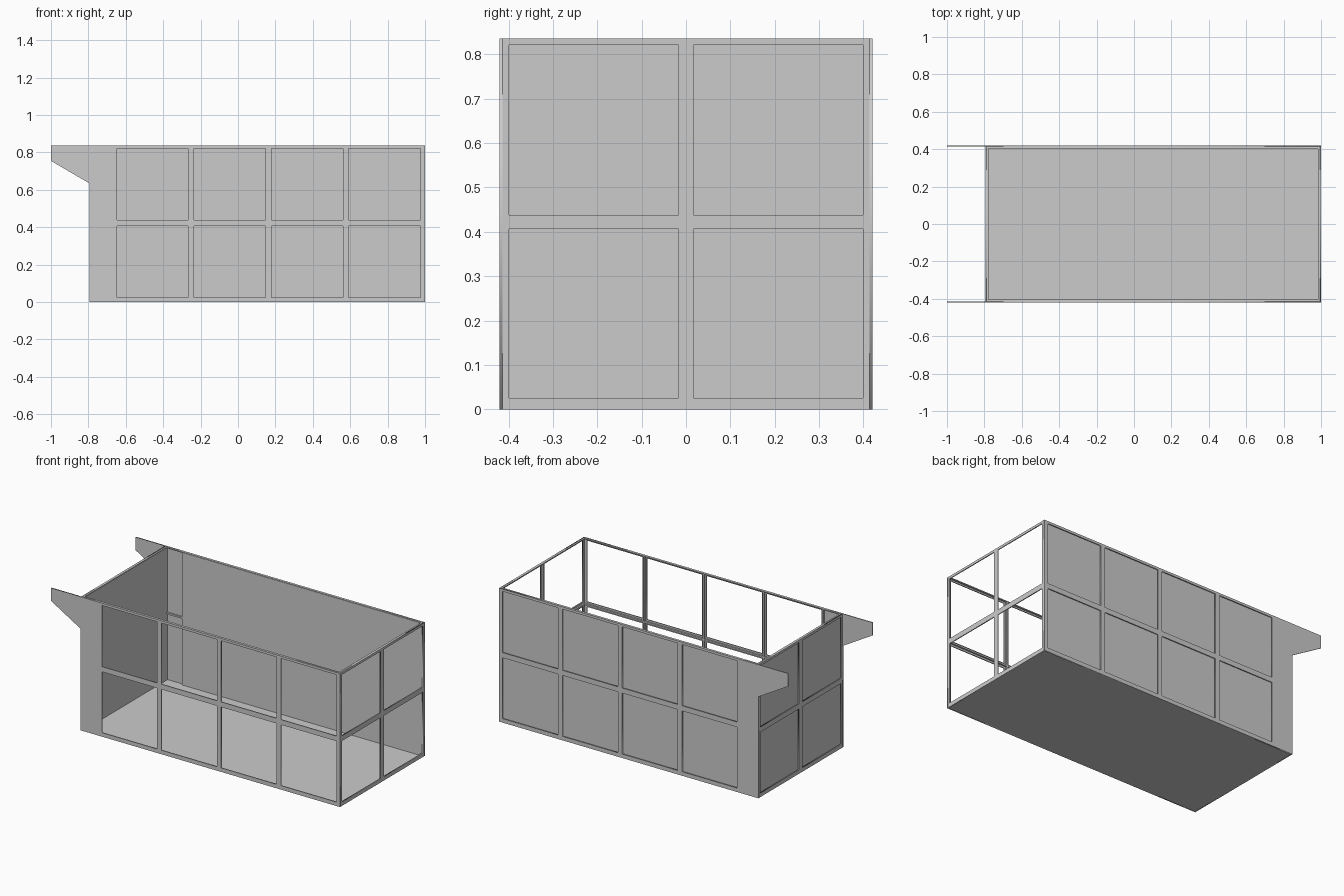
import bpy
from math import radians

if "Cube" in bpy.data.objects:
    bpy.data.objects.remove(bpy.data.objects["Cube"])

X0, X1, XW = -0.795, 1.0, -1.0     # tank left, tank right, bracket tip
Y, H = 0.42, 0.836                 # half depth, height
T, D = 0.006, 0.016                # plate thickness, total frame depth
RIB = 0.010
MID = 0.422
ROWS = [(0.025, 0.406), (0.438, 0.821)]
LONG_COLS = [(-0.648, -0.268), (-0.236, 0.148), (0.178, 0.562), (0.592, 0.976)]
END_COLS = [(-0.399, -0.017), (0.017, 0.399)]
LONG_POSTS = [-0.664, -0.252, 0.163, 0.577]


def box(name, x0, x1, y0, y1, z0, z1):
    v = [(x, y, z) for x in (x0, x1) for y in (y0, y1) for z in (z0, z1)]
    f = [(0, 1, 3, 2), (4, 6, 7, 5), (0, 4, 5, 1), (2, 3, 7, 6), (0, 2, 6, 4), (1, 5, 7, 3)]
    me = bpy.data.meshes.new(name)
    me.from_pydata(v, [], f)
    ob = bpy.data.objects.new(name, me)
    bpy.context.collection.objects.link(ob)
    return ob


def plate(name, outline, cols, loc, rot):
    """Flat sheet with rectangular window openings."""
    cu = bpy.data.curves.new(name, 'CURVE')
    cu.dimensions = '2D'
    cu.fill_mode = 'BOTH'
    cu.extrude = T / 2
    loops = [outline] + [[(a, c), (b, c), (b, d), (a, d)] for a, b in cols for c, d in ROWS]
    for pts in loops:
        s = cu.splines.new('POLY')
        s.points.add(len(pts) - 1)
        for p, (u, w) in zip(s.points, pts):
            p.co = (u, w, 0, 1)
        s.use_cyclic_u = True
    ob = bpy.data.objects.new(name, cu)
    bpy.context.collection.objects.link(ob)
    ob.location, ob.rotation_euler = loc, rot
    bpy.ops.object.select_all(action='DESELECT')
    ob.select_set(True)
    bpy.context.view_layer.objects.active = ob
    bpy.ops.object.convert(target='MESH')


# long walls: window plate with overhanging bracket, plus inner ribs
side = [(X0, 0), (X1, 0), (X1, H), (XW, H), (XW, 0.755), (X0, 0.635)]
for name, s in (("front", -1), ("back", 1)):
    plate(name + "_frame", side, LONG_COLS, (0, s * (Y - T / 2), 0), (radians(90), 0, 0))
    ya, yb = sorted((s * (Y - T), s * (Y - D)))
    for i, x in enumerate(LONG_POSTS):
        box(f"{name}_post_rib_{i}", x - RIB / 2, x + RIB / 2, ya, yb, 0.004, H - 0.001)
    box(name + "_middle_rib", X0 + T, X1 - T, ya, yb, MID - RIB / 2, MID + RIB / 2)
    box(name + "_top_flange", X0 + T, X1 - T, ya, yb, H - 0.006, H)

# end walls
end = [(-Y + T, 0), (Y - T, 0), (Y - T, H), (-Y + T, H)]
for name, xo, s in (("left", X0, -1), ("right", X1, 1)):
    plate(name + "_frame", end, END_COLS, (xo - s * T / 2, 0, 0), (radians(90), 0, radians(90)))
    xa, xb = sorted((xo - s * T, xo - s * D))
    box(name + "_post_rib", xa, xb, -RIB / 2, RIB / 2, 0.004, H - 0.001)
    box(name + "_middle_rib", xa, xb, -Y + T, Y - T, MID - RIB / 2, MID + RIB / 2)
    box(name + "_top_flange", xa, xb, -Y + T, Y - T, H - 0.006, H)

# floor and the two solid inner panels
box("floor_panel", X0, X1, -Y, Y, 0, 0.004)
box("back_panel", LONG_POSTS[0], X1 - T, Y - D - 0.002, Y - D + 0.001, 0.004, H - 0.003)
box("left_panel", X0 + D - 0.001, X0 + D + 0.002, -Y + T, Y - T, 0.004, H - 0.003)
